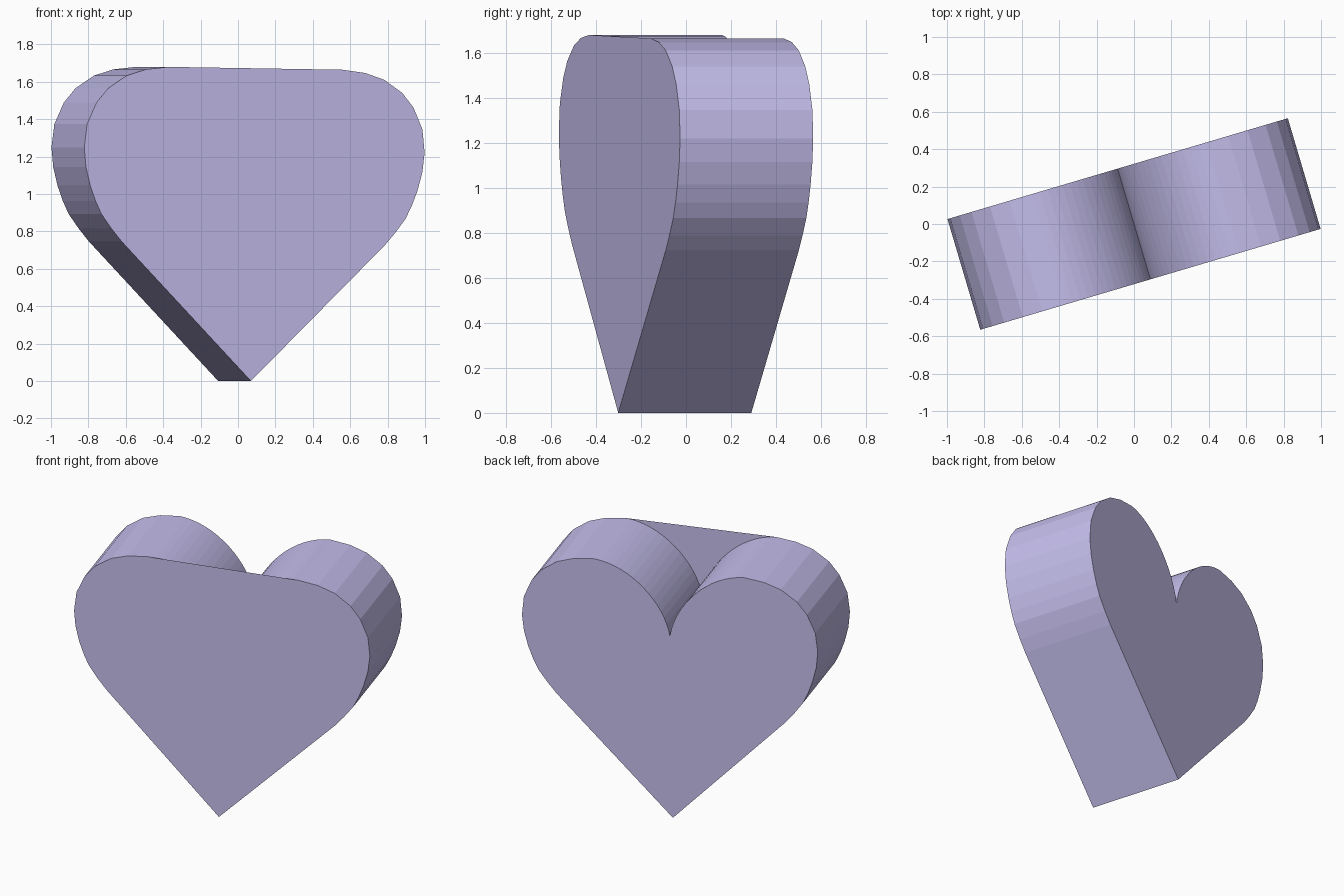
import bpy, bmesh, math
from mathutils import Matrix

if "Cube" in bpy.data.objects:
    bpy.data.objects.remove(bpy.data.objects["Cube"])

DEPTH, TURN, TILT = 0.617, math.radians(16.5), math.radians(0.9)
CENTRE_Z = 1.22

# right half of the outer outline, tip to top of lobe
outer = [(0.733, 0.735), (0.79, 0.802), (0.848, 0.88), (0.882, 0.95), (0.912, 1.03),
         (0.938, 1.13), (0.949, 1.235), (0.935, 1.36), (0.884, 1.475),
         (0.82, 1.553), (0.718, 1.622), (0.61, 1.657), (0.485, 1.672)]


def bezier(a, b, c, d, t):
    s = 1 - t
    return tuple(s**3 * p + 3 * s * s * t * q + 3 * s * t * t * r + t**3 * w
                 for p, q, r, w in zip(a, b, c, d))


# inner curve of the lobe, down into the cleft
CLEFT = (0.0, 1.215)
inner = [bezier(outer[-1], (0.25, 1.66), (0.03, 1.43), CLEFT, i / 16) for i in range(1, 16)]


def mirrored(points):
    return [(-u, z) for u, z in reversed(points)]


outline = [(0.0, 0.0)] + outer + inner + [CLEFT] + mirrored(inner) + mirrored(outer)
n = len(outline)

bm = bmesh.new()
front = [bm.verts.new((u, -DEPTH / 2, z)) for u, z in outline]
back = [bm.verts.new((u, DEPTH / 2, z)) for u, z in outline]

# side walls
for i in range(n):
    j = (i + 1) % n
    bm.faces.new((front[j], front[i], back[i], back[j]))
# back plate follows the cleft, front plate spans straight across it
k = len(outer)
bm.faces.new(back[::-1])
bm.faces.new(front[:k + 1] + front[n - k:])

# slight lean, then turn about the vertical
lean = (Matrix.Translation((0, 0, CENTRE_Z)) @ Matrix.Rotation(TILT, 4, 'Y')
        @ Matrix.Translation((0, 0, -CENTRE_Z)))
bm.transform(Matrix.Rotation(TURN, 4, 'Z') @ lean)
low = min(v.co.z for v in bm.verts)
bmesh.ops.translate(bm, verts=bm.verts, vec=(0, 0, -low))

mesh = bpy.data.meshes.new("heart")
bm.to_mesh(mesh)
bm.free()
heart = bpy.data.objects.new("heart", mesh)
bpy.context.collection.objects.link(heart)

purple = bpy.data.materials.new("purple")
purple.diffuse_color = (0.55, 0.51, 0.83, 1)
purple.use_nodes = True
purple.node_tree.nodes["Principled BSDF"].inputs["Base Color"].default_value = purple.diffuse_color
mesh.materials.append(purple)
